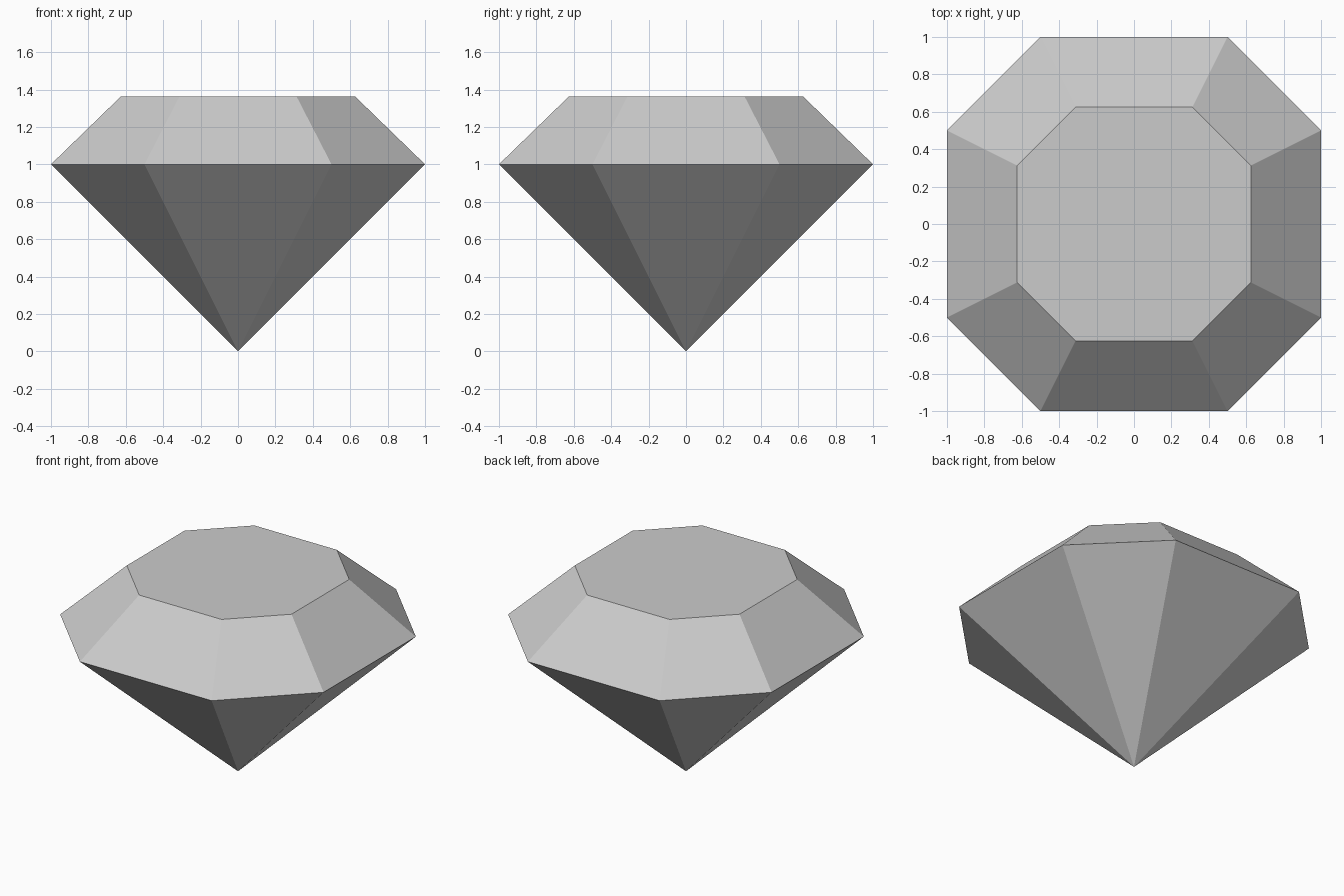
import bpy
import bmesh

cube = bpy.data.objects.get("Cube")
if cube:
    bpy.data.objects.remove(cube, do_unlink=True)

GIRDLE_Z, TABLE_Z = 1.0, 1.364
TABLE_SCALE = 0.625

# Single neutral grey
grey = bpy.data.materials.new("neutral_grey")
grey.use_nodes = True
colour = (0.6, 0.6, 0.6, 1)
grey.diffuse_color = colour
grey.node_tree.nodes["Principled BSDF"].inputs["Base Color"].default_value = colour


def octagon(bm, scale, z):
    """Ring of a square with its corners cut at half its half-width."""
    corners = [(1, -.5), (1, .5), (.5, 1), (-.5, 1)]
    corners += [(-x, -y) for x, y in corners]
    return [bm.verts.new((x * scale, y * scale, z)) for x, y in corners]


bm = bmesh.new()
girdle = octagon(bm, 1, GIRDLE_Z)
table = octagon(bm, TABLE_SCALE, TABLE_Z)
tip = bm.verts.new((0, 0, 0))

# Flat table on top, sloping crown facets, pointed pavilion facets
bm.faces.new(table)
for i in range(8):
    j = (i + 1) % 8
    bm.faces.new((girdle[i], girdle[j], table[j], table[i]))
    bm.faces.new((girdle[j], girdle[i], tip))
bmesh.ops.recalc_face_normals(bm, faces=bm.faces)

mesh = bpy.data.meshes.new("cut_gem")
bm.to_mesh(mesh)
bm.free()
mesh.materials.append(grey)
gem = bpy.data.objects.new("cut_gem", mesh)
bpy.context.collection.objects.link(gem)
